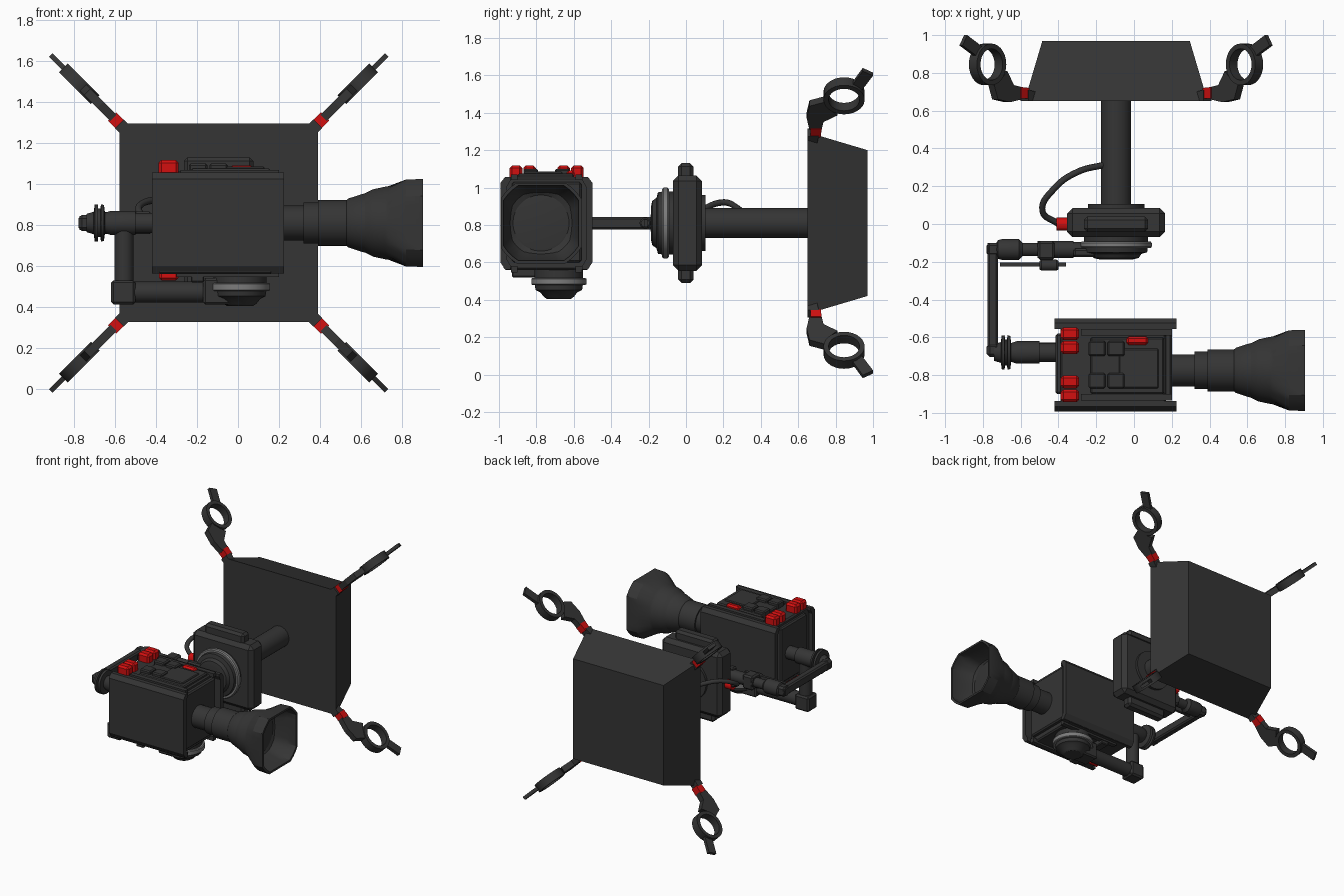
import bpy, bmesh, math
from mathutils import Vector as V

if "Cube" in bpy.data.objects:
    bpy.data.objects.remove(bpy.data.objects["Cube"])


def material(name, col):
    m = bpy.data.materials.new(name)
    m.diffuse_color = (*col, 1)
    m.use_nodes = True
    m.node_tree.nodes["Principled BSDF"].inputs["Base Color"].default_value = m.diffuse_color
    return m


DARK = material("dark", (.035, .035, .035))
RED = material("red", (.65, .005, .005))
GREY = material("grey", (.2, .2, .2))


def finish(name, bm, mat, smooth=False):
    bmesh.ops.recalc_face_normals(bm, faces=bm.faces)
    me = bpy.data.meshes.new(name)
    bm.to_mesh(me)
    bm.free()
    me.materials.append(mat)
    if smooth:
        for p in me.polygons:
            p.use_smooth = True
        me.set_sharp_from_angle(angle=math.radians(30))
    ob = bpy.data.objects.new(name, me)
    bpy.context.collection.objects.link(ob)
    return ob


def box(name, x, y, z, mat=DARK, bevel=0.0):
    bm = bmesh.new()
    bmesh.ops.create_cube(bm, size=1)
    for v in bm.verts:
        v.co = V([(r[0] + r[1]) / 2 + c * (r[1] - r[0]) for r, c in zip((x, y, z), v.co)])
    if bevel:
        bmesh.ops.bevel(bm, geom=bm.edges[:], offset=bevel, segments=1, affect='EDGES')
    return finish(name, bm, mat)


def lathe(name, axis, center, secs, mat=DARK, n=32, closed=False):
    """Sections (position, half size, squareness) lofted along an axis."""
    bm, rings = bmesh.new(), []
    for s in secs:
        p, h, sq = (*s, 0)[:3]
        ring = []
        for i in range(n):
            a = 2 * math.pi * (i + .5) / n
            c, d = math.cos(a), math.sin(a)
            k = h * (1 - sq + sq / max(abs(c), abs(d), (abs(c) + abs(d)) / 1.65))
            co = [center[0] + k * c, center[1] + k * d]
            co.insert("XYZ".index(axis), p)
            ring.append(bm.verts.new(co))
        rings.append(ring)
    pairs = list(zip(rings, rings[1:])) + ([(rings[-1], rings[0])] if closed else [])
    for a, b in pairs:
        for i in range(n):
            j = (i + 1) % n
            bm.faces.new((a[i], a[j], b[j], b[i]))
    if not closed:
        bm.faces.new(rings[0])
        bm.faces.new(rings[-1])
    return finish(name, bm, mat, True)


def prism(name, pts, place, h0, h1, mat=DARK):
    """Polygon extruded from h0 to h1; place maps (a, b, h) to the world."""
    bm = bmesh.new()
    lo, hi = ([bm.verts.new(place(a, b, h)) for a, b in pts] for h in (h0, h1))
    bm.faces.new(lo)
    bm.faces.new(hi)
    for i in range(len(pts)):
        j = (i + 1) % len(pts)
        bm.faces.new((lo[i], lo[j], hi[j], hi[i]))
    return finish(name, bm, mat)


CX, CZ = -.095, .81      # axis of wall box and pan motor
LY = -.775               # lens axis
AY = -.68                # tilt arm axis

# Rear tapered box
bm = bmesh.new()
bmesh.ops.create_cube(bm, size=2)
for v in bm.verts:
    back = v.co.y > 0
    s = .39 if back else .485
    v.co = (CX + v.co.x * s, .97 if back else .65, CZ + v.co.z * s)
finish("rear_box", bm, DARK)

# Four corner brackets with rings, mirrored about the box centre
for sx in (-1, 1):
    for sz in (-1, 1):
        def place(d, y, h, sx=sx, sz=sz):
            k = math.sqrt(.5)
            return (CX + sx * (.485 + k * (d + h)), y, CZ + sz * (.485 + k * (d - h)))
        prism("bracket_hinge", [(-.01, .665), (-.01, .72), (.05, .725), (.05, .665)], place, -.028, .028, RED)
        prism("bracket_root", [(-.06, .65), (-.06, .7), (0, .71), (0, .65)], place, -.03, .03)
        prism("bracket_link", [(.04, .66), (.04, .725), (.1, .735), (.15, .81), (.19, .77),
                               (.25, .74), (.22, .66), (.13, .645)], place, -.022, .022)
        prism("bracket_tip", [(.32, .935), (.44, 1.0), (.475, .945), (.36, .885)], place, -.012, .012)
        bm = bmesh.new()
        n, rows = 28, []
        for r, h in ((.11, -.03), (.11, .03), (.083, .03), (.083, -.03)):
            rows.append([bm.verts.new(place(.276 + r * math.cos(2 * math.pi * i / n),
                                            .845 + r * math.sin(2 * math.pi * i / n), h)) for i in range(n)])
        for a, b in zip(rows, rows[1:] + rows[:1]):
            for i in range(n):
                bm.faces.new((a[i], a[i - 1], b[i - 1], b[i]))
        finish("bracket_ring", bm, DARK, True)

# Support rod and pan motor
lathe("support_rod", "Y", (CX, CZ), [(.08, .08), (.66, .08)])
lathe("rod_flange", "Y", (CX, CZ), [(.07, .15), (.105, .15)])
box("pan_motor_block", (-.355, .165), (-.07, .085), (.555, 1.065), bevel=.03)
for z in ((.49, .6), (1.02, 1.13)):
    box("pan_motor_bar", (-.265, .075), (-.042, .04), z, bevel=.018)
lathe("pan_disc_base", "Y", (CX, CZ), [(-.1, .17), (-.06, .17)])
lathe("pan_disc_ring", "Y", (CX, CZ), [(-.128, .183), (-.12, .19), (-.1, .19), (-.092, .183)], GREY)
lathe("pan_disc_cap", "Y", (CX, CZ), [(-.187, .09), (-.18, .12), (-.158, .135), (-.15, .165), (-.12, .17)])

# Cable with red connector
lathe("cable_plug", "X", (0, CZ), [(-.41, .035), (-.34, .035)], RED, 12)
cu = bpy.data.curves.new("cable", 'CURVE')
cu.dimensions = '3D'
cu.bevel_depth, cu.bevel_resolution, cu.resolution_u = .017, 2, 8
sp = cu.splines.new('BEZIER')
path = [(-.4, 0, CZ), (-.485, .07, .87), (-.42, .19, .92), (-.3, .275, .89), (-.15, .315, .83)]
sp.bezier_points.add(len(path) - 1)
for bp, co in zip(sp.bezier_points, path):
    bp.co, bp.handle_left_type, bp.handle_right_type = co, 'AUTO', 'AUTO'
cu.materials.append(DARK)
bpy.context.collection.objects.link(bpy.data.objects.new("cable", cu))

# Upper arm: along x, forward along y, then in towards the camera
lathe("upper_arm", "X", (-.135, CZ), [(-.775, .034), (-.73, .036), (-.725, .04), (-.72, .05), (-.7, .055), (-.61, .055),
                                      (-.59, .036), (-.51, .036), (-.51, .045), (-.32, .045), (-.32, .04), (-.1, .04)], n=20)
box("arm_clamp", (-.51, -.42), (-.19, -.09), (.755, .865), bevel=.012)
box("arm_root", (-.32, -.06), (-.175, -.13), (.75, .87), bevel=.01)
box("arm_side_bar", (-.71, -.36), (-.225, -.205), (.79, .83))
lathe("arm_knob", "X", (-.218, CZ), [(-.5, .022), (-.49, .03), (-.41, .03), (-.4, .022)], n=16)
box("arm_elbow_back", (-.78, -.71), (-.17, -.1), (.772, .848), bevel=.015)
box("forward_arm", (-.775, -.72), (-.68, -.12), (.775, .843), bevel=.01)
box("arm_elbow_front", (-.78, -.71), (-.705, -.63), (.77, .85), bevel=.018)
lathe("roll_joint", "X", (AY, CZ), [(-.74, .045), (-.705, .055), (-.7, .09), (-.685, .092), (-.683, .07), (-.672, .07),
                                    (-.67, .092), (-.655, .088), (-.65, .05), (-.62, .06), (-.5, .06), (-.5, .05), (-.38, .05)])

# Lower arm: down and under the camera
lathe("drop_arm", "Z", (-.557, AY), [(.43, .047), (.8, .047)], n=20)
box("drop_arm_corner", (-.62, -.5), (AY - .058, AY + .058), (.412, .53), bevel=.012)
lathe("under_arm", "X", (AY, .472), [(-.52, .052), (-.1, .052)], n=20)
box("under_arm_end", (-.17, .0), (AY - .065, AY + .065), (.412, .54), bevel=.01)
lathe("tilt_disc_base", "Z", (.01, AY), [(.5, .13), (.57, .13)])
lathe("tilt_disc_ring", "Z", (.01, AY), [(.478, .142), (.483, .148), (.512, .148), (.517, .142)], GREY)
lathe("tilt_disc_cap", "Z", (.01, AY), [(.405, .065), (.415, .08), (.44, .1), (.452, .125), (.485, .13)])

# Camera body: core with chamfered side shells
box("camera_core", (-.39, .17), (-.975, -.52), (.56, 1.055), bevel=.01)
for m in (0, 1):
    prof = [(-.5, .6), (-.5, 1.025), (-.525, 1.057), (-.555, 1.057), (-.555, 1.04), (-.535, 1.005),
            (-.535, .615), (-.555, .58), (-.555, .562), (-.525, .562)]
    prism("camera_side_shell", [(-1.492 - a if m else a, b) for a, b in prof], lambda a, b, h: (h, a, b), -.42, .225)
box("camera_front_plate", (.15, .2), (-.93, -.56), (.6, 1.03), bevel=.01)
box("camera_back_plate", (-.415, -.38), (-.9, -.58), (.6, 1.03), bevel=.01)

# Top and bottom fittings
box("top_plate", (-.23, .16), (-.9, -.6), (1.04, 1.075), bevel=.008)
box("top_pad", (-.08, .13), (-.87, -.66), (1.06, 1.085), bevel=.006)
for y in ((-.87, -.79), (-.7, -.62)):
    box("top_block", (-.24, -.15), y, (1.05, 1.1), bevel=.008)
    box("top_block_front", (-.14, -.05), y, (1.05, 1.1), bevel=.008)
for y in ((-.935, -.9), (-.59, -.555)):
    box("top_rail", (-.28, .2), y, (1.04, 1.07))
    box("bottom_rail", (-.3, .2), y, (.545, .58))
box("bottom_plate", (-.23, -.165), (-.93, -.56), (.52, .58), bevel=.006)
for y in (-.69, -.617, -.945, -.872):
    box("red_top_button", (-.388, -.29), (y + .002, y + .07), (1.04, 1.118), RED, .014)
for y in (-.88, -.79):
    box("red_bottom_button", (-.385, -.29), (y, y + .075), (.53, .6), RED, .012)
box("red_record_button", (-.04, .075), (-.64, -.595), (1.05, 1.09), RED, .012)

# Lens and hollow square hood
lathe("lens_barrel", "X", (LY, CZ), [(.15, .105), (.2, .105), (.2, .085), (.32, .085), (.32, .1), (.39, .1), (.39, .112),
                                     (.53, .112), (.54, .12), (.6, .14), (.64, .15), (.73, .15)], n=40)
lathe("lens_hood", "X", (LY, CZ), [(.62, .145), (.64, .155), (.66, .165), (.72, .178), (.735, .18, .3), (.82, .212, 1),
                                   (.905, .215, 1), (.905, .2, 1), (.83, .196, 1), (.745, .165, .5), (.735, .15), (.7, .14)],
      n=40)
lathe("lens_glass", "X", (LY, CZ), [(.7, .15), (.74, .15), (.742, .14)], n=40)
